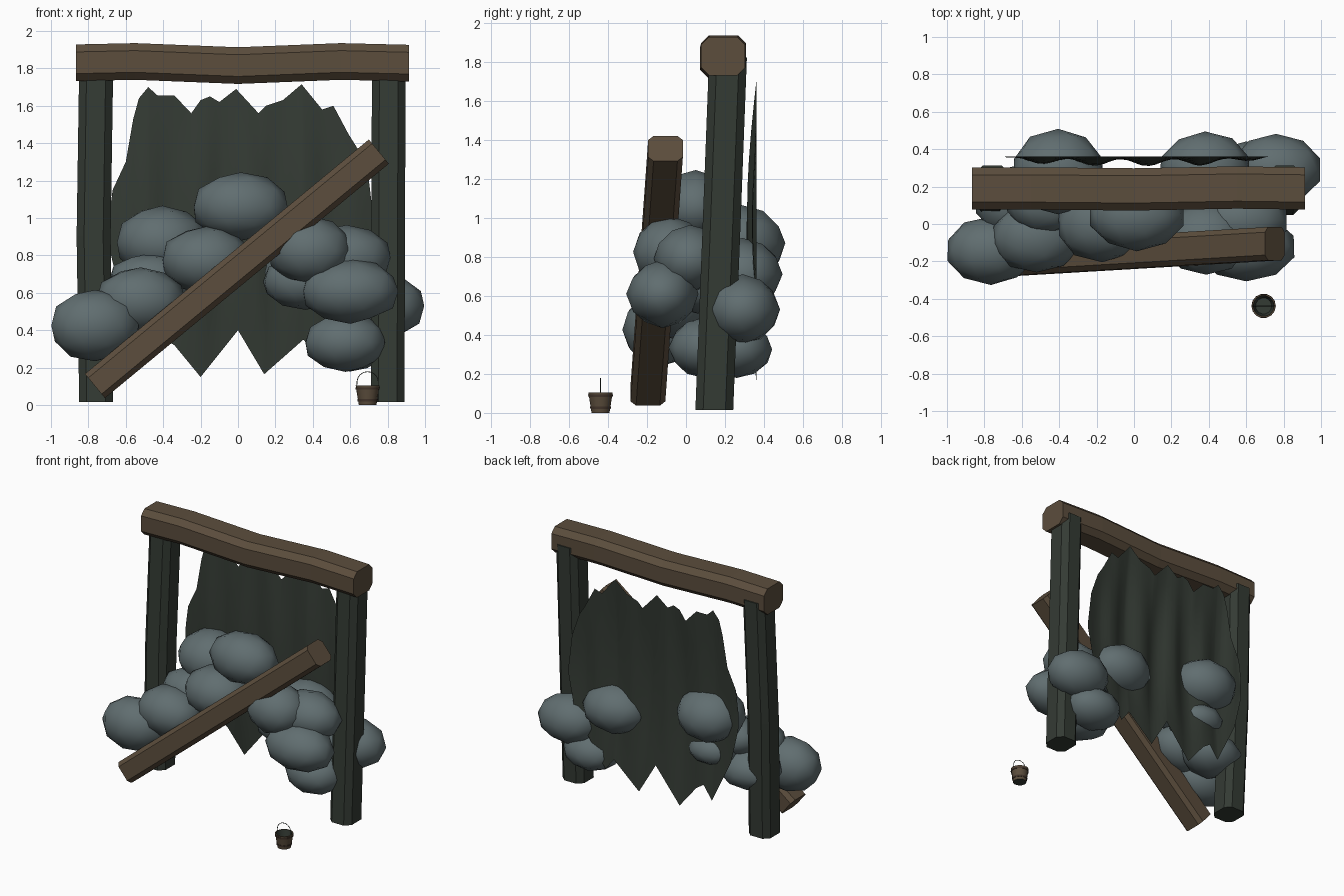
import bpy
import bmesh
import random
from math import sin, cos, pi, radians
from mathutils import Vector

random.seed(4)
default_cube = bpy.data.objects.get("Cube")
if default_cube:
    bpy.data.objects.remove(default_cube, do_unlink=True)


def material(name, colour):
    mat = bpy.data.materials.new(name)
    mat.use_nodes = True
    mat.diffuse_color = (*colour, 1)
    mat.node_tree.nodes["Principled BSDF"].inputs["Base Color"].default_value = (*colour, 1)
    return mat


WOOD = material("brown timber", (.106, .075, .046))
DARK = material("dark mossy timber", (.034, .043, .034))
ROCK = material("grey rock", (.118, .155, .162))
BAND = material("dark brown band", (.06, .038, .026))


def finish(name, bm, mats, smooth=None):
    """Turn a bmesh into a named object."""
    bmesh.ops.recalc_face_normals(bm, faces=bm.faces[:])
    mesh = bpy.data.meshes.new(name)
    bm.to_mesh(mesh)
    bm.free()
    obj = bpy.data.objects.new(name, mesh)
    bpy.context.collection.objects.link(obj)
    for mat in mats:
        mesh.materials.append(mat)
    if smooth:
        bpy.ops.object.select_all(action='DESELECT')
        obj.select_set(True)
        bpy.context.view_layer.objects.active = obj
        bpy.ops.object.shade_smooth_by_angle(angle=radians(smooth))
    return obj


def beam(name, mat, path, u, v, half_u, half_v, chamfer):
    """Sweep a chamfered rectangle along a path of centre points."""
    a, b, c = half_u, half_v, chamfer
    section = [(a, c - b), (a, b - c), (a - c, b), (c - a, b),
               (-a, b - c), (-a, c - b), (c - a, -b), (a - c, -b)]
    u, v = Vector(u).normalized(), Vector(v).normalized()
    bm = bmesh.new()
    rings = [[bm.verts.new(Vector(p) + u * s + v * t) for s, t in section] for p in path]
    for low, high in zip(rings, rings[1:]):
        for i in range(len(section)):
            j = (i + 1) % len(section)
            bm.faces.new((low[i], low[j], high[j], high[i]))
    bm.faces.new(rings[0])
    bm.faces.new(rings[-1])
    return finish(name, bm, [mat])


# Door frame: a bowed lintel on two leaning posts
X, Y, Z = (1, 0, 0), (0, 1, 0), (0, 0, 1)
beam("lintel", WOOD,
     [(-.865, .19, 1.83), (-.55, .19, 1.837), (0, .185, 1.815), (.55, .195, 1.837), (.914, .19, 1.828)],
     Y, Z, .113, .098, .04)
beam("right_post", DARK, [(-.758, .145, .015), (-.772, .18, .9), (-.758, .215, 1.82)],
     X, Y, .091, .097, .04)
beam("left_post", DARK, [(.8, .145, .015), (.803, .18, .9), (.806, .215, 1.82)],
     X, Y, .09, .097, .04)

# Fallen timber lying across the rubble
start, end = Vector((-.765, -.195, .102)), Vector((.753, -.105, 1.355))
along = end - start
beam("fallen_beam", WOOD, [start, (start + end) / 2, end],
     Y, along.cross(Vector(Y)), .089, .084, .028)


# Rubble: squashed, slightly uneven boulders (centre, then radii)
BOULDERS = [
    ((-.765, -.14, .425), (.24, .18, .19)),
    ((-.52, -.07, .56), (.24, .19, .175)),
    ((-.47, .12, .67), (.22, .17, .14)),
    ((-.62, .12, .46), (.23, .19, .15)),
    ((-.4, .24, .6), (.18, .16, .12)),
    ((-.405, .28, .87), (.25, .225, .19)),
    ((-.17, 0, .775), (.24, .2, .18)),
    ((.015, .05, 1.06), (.26, .19, .178)),
    ((.385, -.08, .825), (.225, .19, .178)),
    ((.6, -.12, .61), (.26, .18, .17)),
    ((.58, .02, .79), (.24, .18, .17)),
    ((.36, .06, .66), (.23, .18, .15)),
    ((.38, .29, .71), (.24, .2, .18)),
    ((.575, .1, .335), (.22, .185, .155)),
    ((.6, .26, .325), (.21, .18, .145)),
    ((.76, .29, .53), (.24, .185, .175)),
]
for number, (centre, radii) in enumerate(BOULDERS, 1):
    bm = bmesh.new()
    bmesh.ops.create_icosphere(bm, subdivisions=2, radius=1)
    for vert in bm.verts:
        wobble = random.uniform(.99, 1.04)
        vert.co = Vector(c + r * k * wobble for c, r, k in zip(centre, radii, vert.co))
    finish(f"boulder_{number}", bm, [ROCK], 80)


# Ragged cloth: columns between a torn top edge and a torn bottom edge
TOP = [(-.69, 1), (-.67, 1.15), (-.6, 1.3), (-.56, 1.53), (-.53, 1.64), (-.48, 1.7),
       (-.43, 1.655), (-.34, 1.655), (-.25, 1.56), (-.2, 1.63), (-.15, 1.65), (-.1, 1.62),
       (-.01, 1.69), (.11, 1.56), (.15, 1.6), (.24, 1.63), (.34, 1.715), (.45, 1.58),
       (.51, 1.6), (.59, 1.45), (.64, 1.37), (.7, 1.2), (.73, .95)]
BOTTOM = [(-.69, .85), (-.63, .59), (-.47, .26), (-.4, .36), (-.34, .32), (-.2, .15),
          (0, .4), (.14, .165), (.35, .35), (.42, .26), (.55, .45), (.68, .65), (.73, .9)]


def edge_height(points, x):
    for (x1, z1), (x2, z2) in zip(points, points[1:]):
        if x <= x2:
            return z1 + (z2 - z1) * (x - x1) / (x2 - x1)
    return points[-1][1]


bm = bmesh.new()
rows, columns = 10, []
stations = {p[0] for p in TOP + BOTTOM} | {i / 25 for i in range(-17, 19)}
for x in sorted(stations):
    low, high = edge_height(BOTTOM, x), edge_height(TOP, x)
    column = []
    for i in range(rows + 1):
        z = low + (high - low) * i / rows
        billow = sin(pi * i / rows) * max(0, 1 - (x / .73) ** 4)
        depth = .052 * billow * (.65 + .35 * sin(x * 22))
        column.append(bm.verts.new((x, .362 - depth, z)))
    columns.append(column)
for left, right in zip(columns, columns[1:]):
    for i in range(rows):
        bm.faces.new((left[i], right[i], right[i + 1], left[i + 1]))
finish("ragged_cloth", bm, [DARK], 60)


# Bucket: lathed wall, two hoops and a thin arched handle
SPOT = Vector((.693, -.438, 0))


def lathe(name, profile, mats, closed=False, rule=None, sides=14):
    bm = bmesh.new()
    rings = []
    for radius, z in profile:
        rings.append([bm.verts.new(SPOT + Vector((radius * cos(2 * pi * i / sides),
                                                  radius * sin(2 * pi * i / sides), z)))
                      for i in range(sides)])
    pairs = list(zip(rings, rings[1:])) + ([(rings[-1], rings[0])] if closed else [])
    for k, (low, high) in enumerate(pairs):
        for i in range(sides):
            j = (i + 1) % sides
            face = bm.faces.new((low[i], low[j], high[j], high[i]))
            face.material_index = rule(k) if rule else 0
    if not closed:
        for ring in (rings[0], rings[-1]):
            bm.faces.new(ring).material_index = len(mats) - 1
    return finish(name, bm, mats, 35)


lathe("bucket", [(.047, 0), (.064, .104), (.056, .104), (.043, .015)], [WOOD, DARK],
      rule=lambda k: int(k == 2))
for label, z in (("lower", .02), ("upper", .082)):
    r = .047 + .017 * z / .104
    lathe(label + "_hoop", [(r, z), (r + .003, z), (r + .005, z + .012), (r, z + .012)],
          [BAND], closed=True)

curve = bpy.data.curves.new("bucket_handle", 'CURVE')
curve.dimensions = '3D'
curve.bevel_depth = .0022
curve.bevel_resolution = 1
spline = curve.splines.new('POLY')
steps = 12
spline.points.add(steps)
for i, point in enumerate(spline.points):
    angle = pi * i / steps
    point.co = (*(SPOT + Vector((.058 * cos(angle), 0, .1 + .078 * sin(angle) ** .7))), 1)
handle = bpy.data.objects.new("bucket_handle", curve)
curve.materials.append(DARK)
bpy.context.collection.objects.link(handle)
